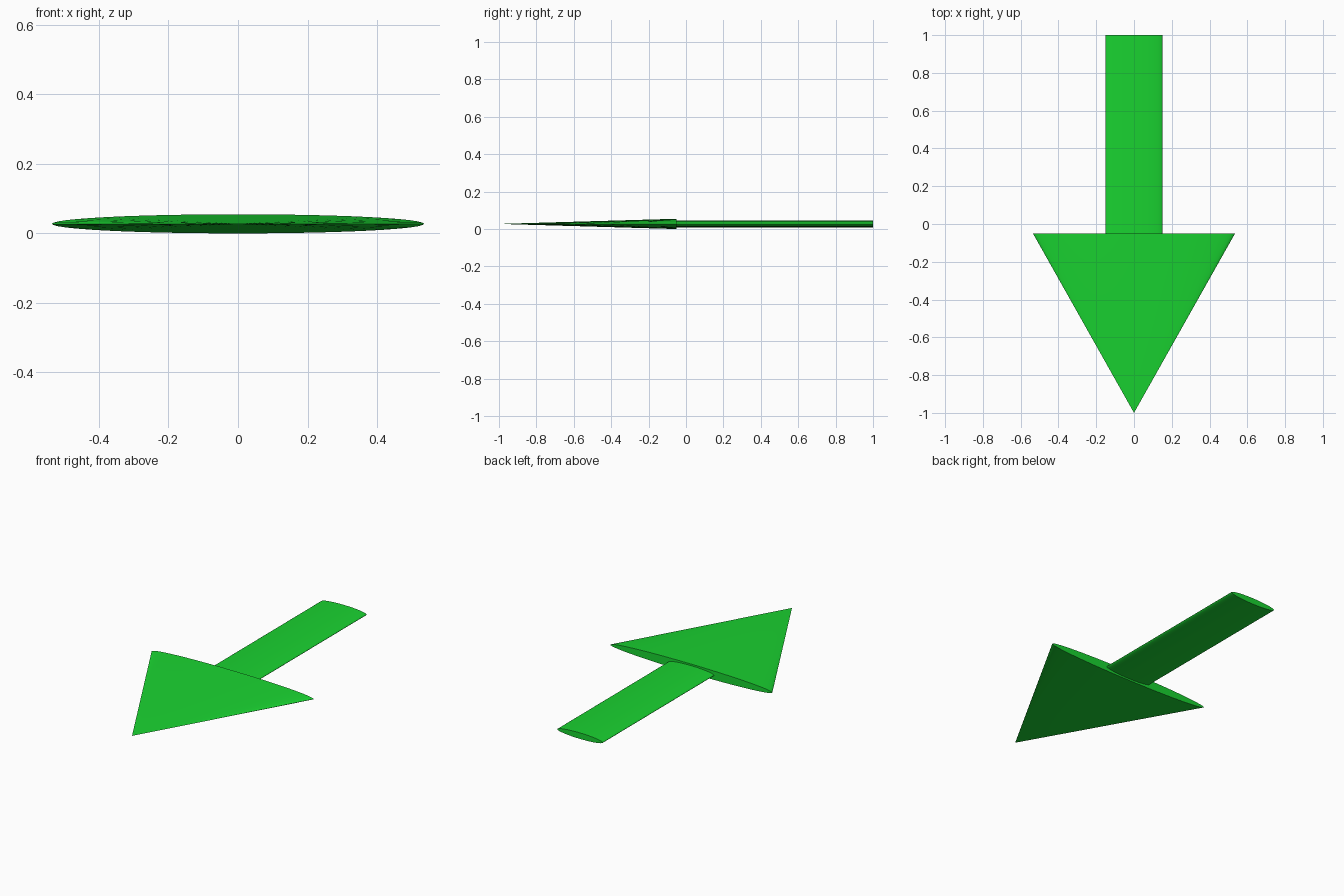
import bpy, math

if "Cube" in bpy.data.objects:
    bpy.data.objects.remove(bpy.data.objects["Cube"])

green = bpy.data.materials.new("green")
green.diffuse_color = (0.01, 0.65, 0.03, 1)
green.use_nodes = True
green.node_tree.nodes["Principled BSDF"].inputs["Base Color"].default_value = green.diffuse_color

ZC = 0.0275  # mid height of the arrow


def flat_round(name, y_front, y_back, r_front, r_back, flatten):
    """Cone or cylinder along y, squashed in height."""
    bpy.ops.mesh.primitive_cone_add(
        vertices=48, radius1=r_front, radius2=r_back, depth=y_back - y_front,
        rotation=(-math.pi / 2, 0, 0))
    ob = bpy.context.object
    ob.name = name
    bpy.ops.object.transform_apply(location=False, rotation=True, scale=False)
    ob.scale = (1, 1, flatten)
    ob.location = (0, (y_front + y_back) / 2, ZC)
    bpy.ops.object.transform_apply(location=False, rotation=False, scale=True)
    bpy.ops.object.shade_smooth_by_angle(angle=math.radians(40))
    ob.data.materials.append(green)
    return ob


# Pointed head, tip towards the front
flat_round("arrow_head", -1.0, -0.05, 0.0, 0.535, 0.0275 / 0.535)
# Straight shaft behind it
flat_round("arrow_shaft", -0.06, 1.0, 0.15, 0.15, 0.018 / 0.15)
